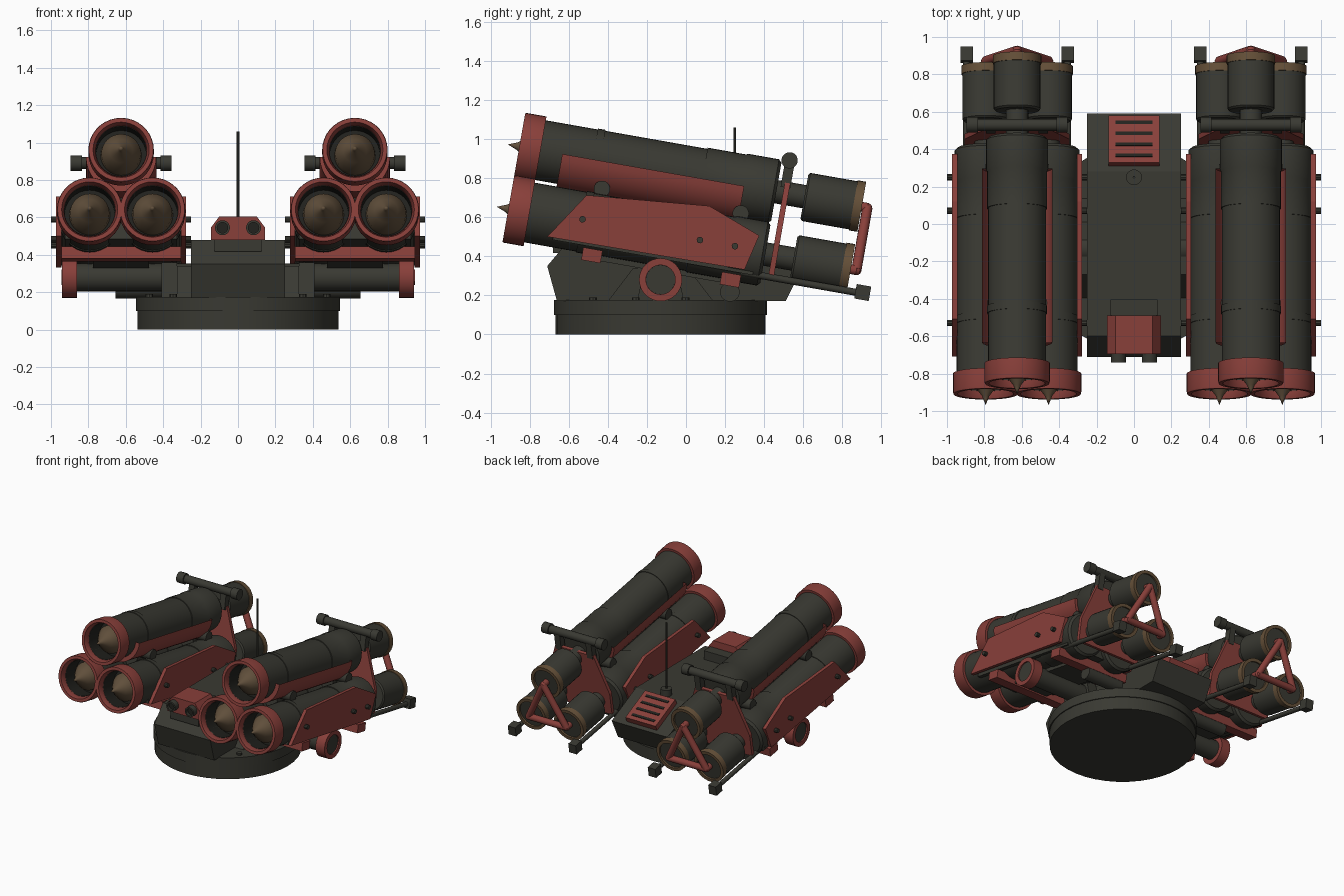
import bpy, bmesh, math
from mathutils import Matrix, Vector

cube = bpy.data.objects.get("Cube")
if cube:
    bpy.data.objects.remove(cube, do_unlink=True)


def material(name, rgb):
    m = bpy.data.materials.new(name)
    m.use_nodes = True
    m.diffuse_color = (*rgb, 1)
    m.node_tree.nodes["Principled BSDF"].inputs["Base Color"].default_value = (*rgb, 1)
    return m


RED = material("dull red", (0.25, 0.05, 0.042))
DARK = material("dark olive grey", (0.041, 0.041, 0.032))
BLACK = material("near black", (0.016, 0.016, 0.013))
BROWN = material("bronze brown", (0.13, 0.08, 0.04))
TIP = material("warhead brown", (0.12, 0.08, 0.045))

WORLD = Matrix.Identity(4)
ALONG_X = Matrix.Rotation(-math.pi / 2, 4, "Z")
ALONG_Z = Matrix.Rotation(math.pi / 2, 4, "X")


def finish(name, bm, mat, frame, smooth=False):
    bmesh.ops.recalc_face_normals(bm, faces=bm.faces)
    mesh = bpy.data.meshes.new(name)
    bm.to_mesh(mesh)
    bm.free()
    mesh.materials.append(mat)
    if smooth:
        mesh.shade_smooth()
        mesh.set_sharp_from_angle(angle=math.radians(35))
    ob = bpy.data.objects.new(name, mesh)
    bpy.context.collection.objects.link(ob)
    ob.matrix_world = frame
    return ob


def lathe(name, profile, mat, frame, at=(0, 0, 0), turn=WORLD, n=32, closed=False, arc=math.tau, start=0):
    """Revolve (radius, distance) points about the local y axis."""
    bm = bmesh.new()
    vs = [bm.verts.new((r * math.cos(start), d, -r * math.sin(start))) for r, d in profile]
    edges = [bm.edges.new(p) for p in zip(vs, vs[1:])]
    if closed:
        edges.append(bm.edges.new((vs[-1], vs[0])))
    bmesh.ops.spin(bm, geom=vs + edges, cent=(0, 0, 0), axis=(0, 1, 0),
                   angle=-arc, steps=n, use_duplicate=False)
    bmesh.ops.remove_doubles(bm, verts=bm.verts, dist=1e-5)
    return finish(name, bm, mat, frame @ Matrix.Translation(at) @ turn, True)


def rod(name, r, lo, hi, mat, frame, at=(0, 0, 0), turn=WORLD, n=24):
    return lathe(name, [(0, lo), (r, lo), (r, hi), (0, hi)], mat, frame, at, turn, n)


def strut(name, a, b, r, mat, frame, n=12):
    a, b = Vector(a), Vector(b)
    turn = Vector((0, 1, 0)).rotation_difference(b - a).to_matrix().to_4x4()
    return rod(name, r, 0, (b - a).length, mat, frame, a, turn, n)


def box(name, center, size, mat, frame=WORLD):
    bm = bmesh.new()
    bmesh.ops.create_cube(bm, size=1, matrix=Matrix.Translation(center) @ Matrix.Diagonal((*size, 1)))
    return finish(name, bm, mat, frame)


def prism(name, outline, lo, hi, mat, frame=WORLD, axis="x"):
    """Extrude a (y, z) outline along x, or an (x, z) outline along y."""
    bm = bmesh.new()
    place = (lambda p: (lo, p[0], p[1])) if axis == "x" else (lambda p: (p[0], lo, p[1]))
    face = bm.faces.new([bm.verts.new(place(p)) for p in outline])
    moved = bmesh.ops.extrude_face_region(bm, geom=[face])["geom"]
    step = (hi - lo, 0, 0) if axis == "x" else (0, hi - lo, 0)
    bmesh.ops.translate(bm, vec=step, verts=[v for v in moved if isinstance(v, bmesh.types.BMVert)])
    return finish(name, bm, mat, frame)


# Round base with a slightly wider upper plate and bolts
rod("base_drum", 0.537, 0, 0.11, DARK, WORLD, (0, -0.13, 0), ALONG_Z, 40)
rod("base_plate", 0.545, 0.1, 0.175, DARK, WORLD, (0, -0.13, 0), ALONG_Z, 40)
for i in range(12):
    a = math.tau * (i + 0.5) / 12
    rod("base_bolt", 0.02, 0.17, 0.19, DARK, WORLD,
        (0.49 * math.cos(a), 0.49 * math.sin(a) - 0.13, 0), ALONG_Z, 8)

# Central turret body
prism("turret_body", [(-0.66, 0.17), (-0.71, 0.35), (-0.6, 0.48), (0.28, 0.48), (0.59, 0.33), (0.51, 0.17)],
      -0.25, 0.25, DARK)

# Sight housing with two lenses
prism("sight_housing", [(-0.145, 0.48), (0.145, 0.48), (0.145, 0.545), (0.1, 0.605), (-0.1, 0.605), (-0.145, 0.545)],
      -0.695, -0.49, RED, axis="y")
box("sight_support", (0, -0.58, 0.45), (0.25, 0.2, 0.065), DARK)
box("sight_rear_box", (0, -0.45, 0.5), (0.25, 0.09, 0.1), DARK)
for x in (-0.083, 0.083):
    lathe("sight_barrel", [(0.04, -0.74), (0.04, -0.68), (0.028, -0.68), (0.028, -0.74)],
          DARK, WORLD, (x, 0, 0.545), closed=True, n=20)
    rod("sight_lens", 0.03, -0.72, -0.68, BLACK, WORLD, (x, 0, 0.545))

# Antenna
rod("antenna_foot", 0.042, 0.47, 0.53, DARK, WORLD, (0, 0.25, 0), ALONG_Z, 16)
rod("antenna_mast", 0.007, 0.5, 1.06, DARK, WORLD, (0, 0.25, 0), ALONG_Z, 8)

# Sloping rear vent
slope = Matrix.Translation((0, 0.435, 0.405)) @ Matrix.Rotation(-math.atan2(0.15, 0.31), 4, "X")
box("vent_panel", (0, 0, 0.02), (0.27, 0.28, 0.05), RED, slope)
for i in range(4):
    box("vent_slot", (0, 0.065 * (i - 1.5), 0.046), (0.2, 0.02, 0.008), BLACK, slope)

TOP, LOW, SPREAD = 0.546, 0.222, 0.168
TUBES = [(0, TOP), (-SPREAD, LOW), (SPREAD, LOW)]
SIDE_PLATE = [(-0.448, 0.36), (0.18, 0.415), (0.458, 0.31), (0.414, 0.125), (-0.609, 0.116)]

for s in (1, -1):
    mount = Matrix.Translation((s * 0.625, -0.13, 0.28))
    pod = mount @ Matrix.Rotation(math.radians(-10), 4, "X")

    # Trunnion, its collar and its support bracket
    rod("trunnion", 0.075, -0.39, 0.305, DARK, mount, turn=ALONG_X if s > 0 else ALONG_X @ Matrix.Rotation(math.pi, 4, "X"))
    lathe("trunnion_collar", [(0.11, s * 0.235), (0.11, s * 0.315), (0.075, s * 0.315), (0.075, s * 0.235)],
          RED, mount, turn=ALONG_X, closed=True)
    prism("trunnion_bracket", [(-0.27, -0.11), (-0.14, 0.06), (0.14, 0.06), (0.27, -0.11)],
          -s * 0.38, -s * 0.3, DARK, mount)
    prism("trunnion_bracket_outer", [(-0.12, -0.11), (-0.08, 0.08), (0.08, 0.08), (0.12, -0.11)],
          -s * 0.3, -s * 0.215, DARK, mount)
    rod("elevation_roller", 0.05, -0.16, 0.16, DARK, pod, (-s * 0.13, 0.36, 0), ALONG_X)
    strut("elevation_arm", (-s * 0.13, 0.36, 0), (-s * 0.13, 0.34, 0.12), 0.035, DARK, pod)

    for x, w in TUBES:
        at = (x, 0, w)
        # Launch tube, muzzle collar and rear bands
        lathe("launch_tube", [(0.135, -0.79), (0.155, -0.79), (0.155, 0.12), (0.161, 0.12), (0.161, 0.32),
                              (0.166, 0.33), (0.166, 0.49), (0.15, 0.505), (0, 0.505), (0, -0.66), (0.135, -0.66)],
              DARK, pod, at, n=36, closed=True)
        lathe("muzzle_collar", [(0.15, -0.83), (0.172, -0.83), (0.175, -0.82), (0.175, -0.72), (0.152, -0.72),
                                (0.137, -0.79)], RED, pod, at, n=36, closed=True)
        lathe("tube_liner", [(0.1345, -0.785), (0.1345, -0.661), (0, -0.661)], BLACK, pod, at)
        lathe("front_band", [(0.152, -0.45), (0.16, -0.45), (0.16, -0.41), (0.152, -0.41)],
              DARK, pod, at, closed=True)
        # Warhead
        lathe("warhead", [(0.11, -0.65), (0.105, -0.72), (0.062, -0.785), (0.02, -0.84), (0.012, -0.86), (0, -0.89)],
              TIP, pod, at)
        # Rear canister on a narrow neck
        rod("canister_neck", 0.06, 0.49, 0.66, DARK, pod, at)
        lathe("canister", [(0, 0.651), (0.115, 0.651), (0.125, 0.661), (0.125, 0.91), (0.1, 0.91), (0, 0.91)],
              DARK, pod, at)
        lathe("canister_rim", [(0.13, 0.905), (0.13, 0.949), (0.105, 0.949), (0.105, 0.905)],
              BROWN, pod, at, closed=True)
        rod("canister_cap", 0.106, 0.9, 0.935, DARK, pod, at)
        rod("frame_peg", 0.025, 0.92, 0.975, RED, pod, at, n=12)

    # Half-round heat sleeve over the upper tube
    lathe("upper_sleeve", [(0.15, -0.607), (0.188, -0.607), (0.188, 0.338), (0.15, 0.338)],
          RED, pod, (0, 0, TOP), closed=True, arc=math.pi, start=math.pi, n=18)

    # Core between the tubes, spacers and cross beams
    box("pod_core", (0, -0.06, 0.17), (0.6, 1.04, 0.13), DARK, pod)
    for u in (-0.376, 0.345):
        rod("tube_spacer", 0.042, -0.17, 0.17, DARK, pod, (0, u, 0.405), ALONG_X)
        box("spacer_web", (0, u, 0.37), (0.12, 0.08, 0.16), DARK, pod)
    for u in (-0.368, 0.352):
        box("cross_beam", (0, u, 0.062), (0.64, 0.1, 0.065), RED, pod)
    box("cradle", (0, 0, 0.07), (0.3, 0.7, 0.06), DARK, pod)

    for d in (1, -1):
        # Armoured side plate with bolts
        prism("side_plate", SIDE_PLATE, d * 0.32, d * 0.347, RED, pod)
        for u, w in ((-0.447, 0.235), (0.163, 0.235), (0.345, 0.235)):
            rod("plate_bolt", 0.017, -0.375, 0.375, DARK, pod, (0, u, w), ALONG_X, 10)
        # Lower rail with end block
        rod("lower_rail", 0.018, 0.4, 1.0, DARK, pod, (d * 0.27, 0, 0.11), n=12)
        box("rail_block", (d * 0.27, 1.03, 0.115), (0.066, 0.075, 0.075), DARK, pod)
        # Handle bar posts and ends
        box("handle_post", (d * 0.14, 0.547, 0.64), (0.05, 0.05, 0.13), DARK, pod)
        rod("handle_end", 0.042, -0.03, 0.03, DARK, pod, (d * 0.24, 0.544, 0.716), ALONG_X, 16)

    # Rear plate, handle bar and triangular frame
    prism("rear_plate", [(-0.28, 0.12), (0.28, 0.12), (0.28, 0.3), (0.17, 0.6), (-0.17, 0.6), (-0.28, 0.3)],
          0.54, 0.568, RED, pod, axis="y")
    rod("handle_bar", 0.032, -0.26, 0.26, DARK, pod, (0, 0.544, 0.716), ALONG_X, 16)
    for i in range(3):
        (xa, wa), (xb, wb) = TUBES[i], TUBES[(i + 1) % 3]
        strut("rear_frame_bar", (xa, 0.978, wa), (xb, 0.978, wb), 0.026, RED, pod)
        lathe("frame_corner", [(0, -0.026), (0.018, -0.018), (0.026, 0), (0.018, 0.018), (0, 0.026)],
              RED, pod, (xa, 0.978, wa), n=12)
